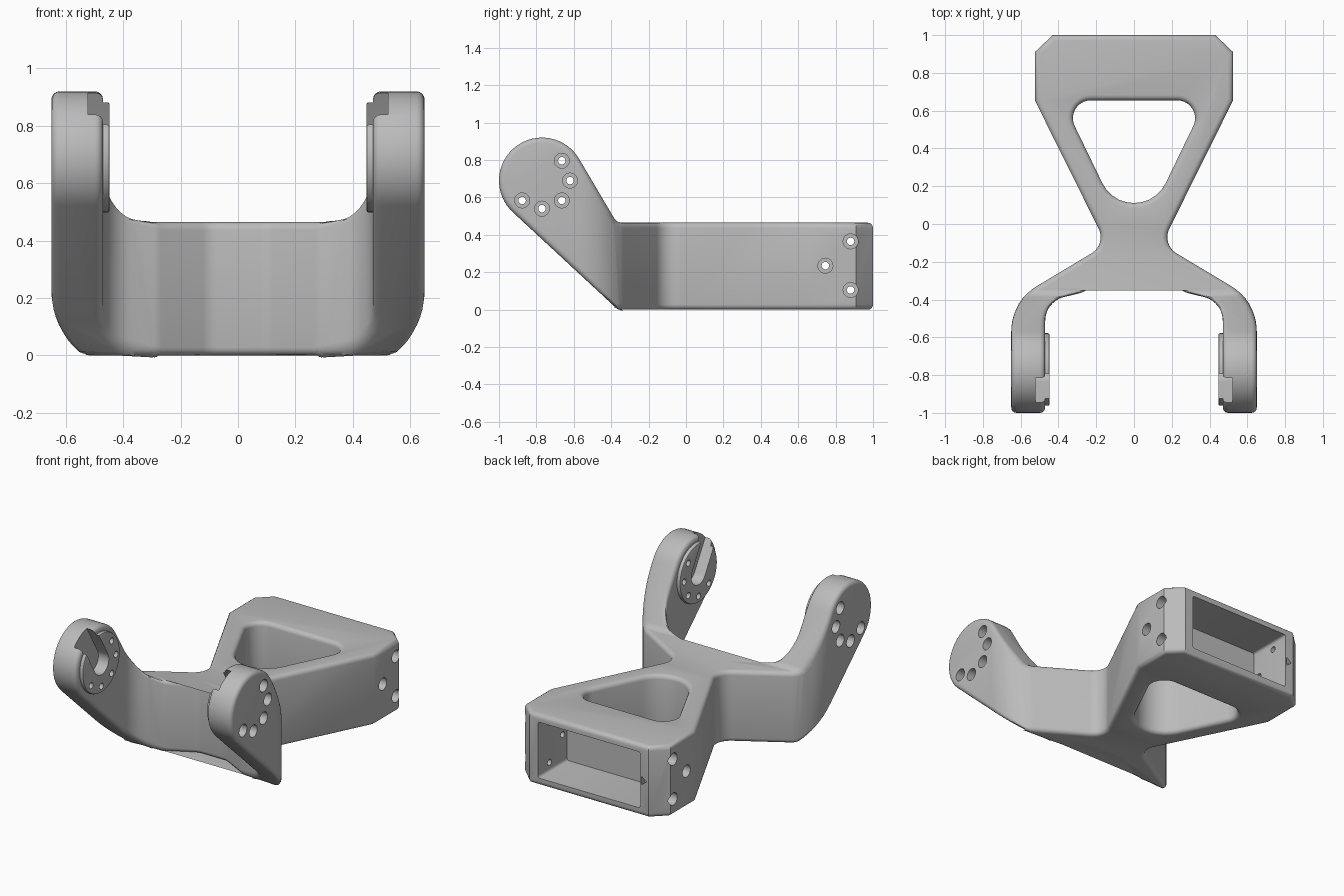
import bpy, bmesh, math
from mathutils import Vector

cube = bpy.data.objects.get("Cube")
if cube:
    bpy.data.objects.remove(cube)

grey = bpy.data.materials.new("plain grey")
grey.use_nodes = True
grey.diffuse_color = (0.5, 0.5, 0.5, 1)
grey.node_tree.nodes["Principled BSDF"].inputs["Base Color"].default_value = (0.5, 0.5, 0.5, 1)


def fillet(corners, steps=10):
    """Round each (x, y, radius) corner of a closed polygon."""
    out = []
    n = len(corners)
    for i, (x, y, r) in enumerate(corners):
        p = Vector((x, y))
        if r == 0:
            out.append(p)
            continue
        a = (Vector(corners[i - 1][:2]) - p).normalized()
        b = (Vector(corners[(i + 1) % n][:2]) - p).normalized()
        half = a.angle(b) / 2
        centre = p + (a + b).normalized() * r / math.sin(half)
        start = p + a * r / math.tan(half) - centre
        end = p + b * r / math.tan(half) - centre
        turn = start.angle(end)
        for k in range(steps + 1):
            t = k / steps
            out.append(centre + (start * math.sin((1 - t) * turn) + end * math.sin(t * turn)) / math.sin(turn))
    return out


def prism(name, points, axis, low, high):
    """Extrude a 2D outline along x, y or z."""
    place = {"x": lambda p, d: (d, p[0], p[1]),
             "y": lambda p, d: (p[0], d, p[1]),
             "z": lambda p, d: (p[0], p[1], d)}[axis]
    bm = bmesh.new()
    ends = [[bm.verts.new(place(p, d)) for p in points] for d in (low, high)]
    bm.faces.new(ends[0])
    bm.faces.new(ends[1])
    for i in range(len(points)):
        bm.faces.new((ends[0][i - 1], ends[0][i], ends[1][i], ends[1][i - 1]))
    bmesh.ops.recalc_face_normals(bm, faces=bm.faces)
    mesh = bpy.data.meshes.new(name)
    bm.to_mesh(mesh)
    bm.free()
    mesh.materials.append(grey)
    obj = bpy.data.objects.new(name, mesh)
    bpy.context.collection.objects.link(obj)
    return obj


def circle(y, z, r, n=24):
    return [(y + r * math.cos(k * math.tau / n), z + r * math.sin(k * math.tau / n)) for k in range(n)]


def apply_modifiers(obj):
    bpy.context.view_layer.update()
    evaluated = obj.evaluated_get(bpy.context.evaluated_depsgraph_get())
    mesh = bpy.data.meshes.new_from_object(evaluated)
    obj.modifiers.clear()
    obj.data = mesh


def boolean(obj, tool, operation):
    mod = obj.modifiers.new(operation, "BOOLEAN")
    mod.operation, mod.solver, mod.object = operation, "EXACT", tool
    apply_modifiers(obj)
    bpy.data.objects.remove(tool)


def bevel(obj, width, segments, degrees):
    mod = obj.modifiers.new("bevel", "BEVEL")
    mod.width, mod.segments = width, segments
    mod.limit_method, mod.angle_limit = "ANGLE", math.radians(degrees)
    mod.use_clamp_overlap = False
    apply_modifiers(obj)


# Plan of the frame: rear box, waist and two curved arms
half = [(0.43, 1, 0), (0.525, 0.91, 0), (0.525, 0.655, 0), (0.146, -0.108, 0.1),
        (0.65, -0.41, 0.28), (0.65, -1.1, 0), (0.47, -1.1, 0), (0.47, -0.41, 0.13),
        (0.28, -0.365, 0.1), (0.1, -0.27, 0.1)]
plan = half + [(-x, y, r) for x, y, r in reversed(half)]
frame = prism("bracket_frame", fillet(plan), "z", -0.1, 1.1)

# Triangular window
window = [(0.38, 0.655, 0.095), (0, -0.13, 0.186), (-0.38, 0.655, 0.095)]
boolean(frame, prism("window_cutter", fillet(window), "z", -0.2, 1.2), "DIFFERENCE")

# Side profile: flat body with raised round arm ends
PY, PZ, PR = -0.77, 0.69, 0.23
arc = [math.radians(30.5 + (227 - 30.5) * k / 32) for k in range(33)]
side = fillet([(1.1, 0, 0), (1.1, 0.465, 0), (-0.37, 0.465, 0.05),
               (PY + PR * math.cos(arc[0]), PZ + PR * math.sin(arc[0]), 0)])
side += [(PY + PR * math.cos(a), PZ + PR * math.sin(a)) for a in arc[1:]]
toe = (PY + PR * math.cos(arc[-1]), PZ + PR * math.sin(arc[-1]), 0)
side += fillet([toe, (-0.364, 0, 0.05), (1.1, 0, 0)])[1:-1]
boolean(frame, prism("side_profile", side, "x", -0.8, 0.8), "INTERSECT")
bevel(frame, 0.028, 4, 48)

# Pocket in the rear box, with a small pointer notch beside it
pocket = fillet([(0.37, 0.05, 0.015), (0.37, 0.415, 0.015), (-0.37, 0.415, 0.015), (-0.37, 0.05, 0.015)], 3)
boolean(frame, prism("pocket_cutter", pocket, "y", 0.7, 1.1), "DIFFERENCE")
notch = [(-0.378, 0.205), (-0.378, 0.26), (-0.415, 0.232)]
boolean(frame, prism("notch_cutter", notch, "y", 0.97, 1.1), "DIFFERENCE")

# Open slot running up and forward from the pivot
aim = Vector((-0.507, 0.862))
across = Vector((aim.y, -aim.x)) * 0.075
pivot = Vector((PY, PZ))
slot = [pivot + across + aim * 0.4, pivot - across + aim * 0.4]
slot += [pivot - across * math.cos(k * math.pi / 16) - aim * 0.075 * math.sin(k * math.pi / 16)
         for k in range(17)]

arm_holes = [(PY + 0.15 * math.cos(math.radians(a)), PZ + 0.15 * math.sin(math.radians(a)))
             for a in (45, 0, -45, -90, -135)]
box_holes = [(0.88, 0.365), (0.88, 0.105), (0.745, 0.235)]

for s in (-1, 1):
    def span(a, b):
        return min(s * a, s * b), max(s * a, s * b)
    # Round pivot boss on the inner face of each arm
    boss = prism("pivot_boss", circle(PY, PZ, 0.192, 48), "x", *span(0.447, 0.5))
    bevel(boss, 0.008, 2, 48)
    boolean(frame, boss, "UNION")
    boolean(frame, prism("slot_cutter", slot, "x", *span(0.4, 0.522)), "DIFFERENCE")
    # Counterbored screw holes
    for holes, inner, seat, outer in ((arm_holes, 0.4, 0.57, 0.7), (box_holes, 0.33, 0.45, 0.6)):
        for y, z in holes:
            boolean(frame, prism("screw_cutter", circle(y, z, 0.02, 16), "x", *span(inner, outer)), "DIFFERENCE")
            boolean(frame, prism("head_cutter", circle(y, z, 0.04), "x", *span(seat, outer)), "DIFFERENCE")

bpy.ops.object.select_all(action="DESELECT")
frame.select_set(True)
bpy.context.view_layer.objects.active = frame
bpy.ops.object.shade_smooth_by_angle(angle=math.radians(30))
